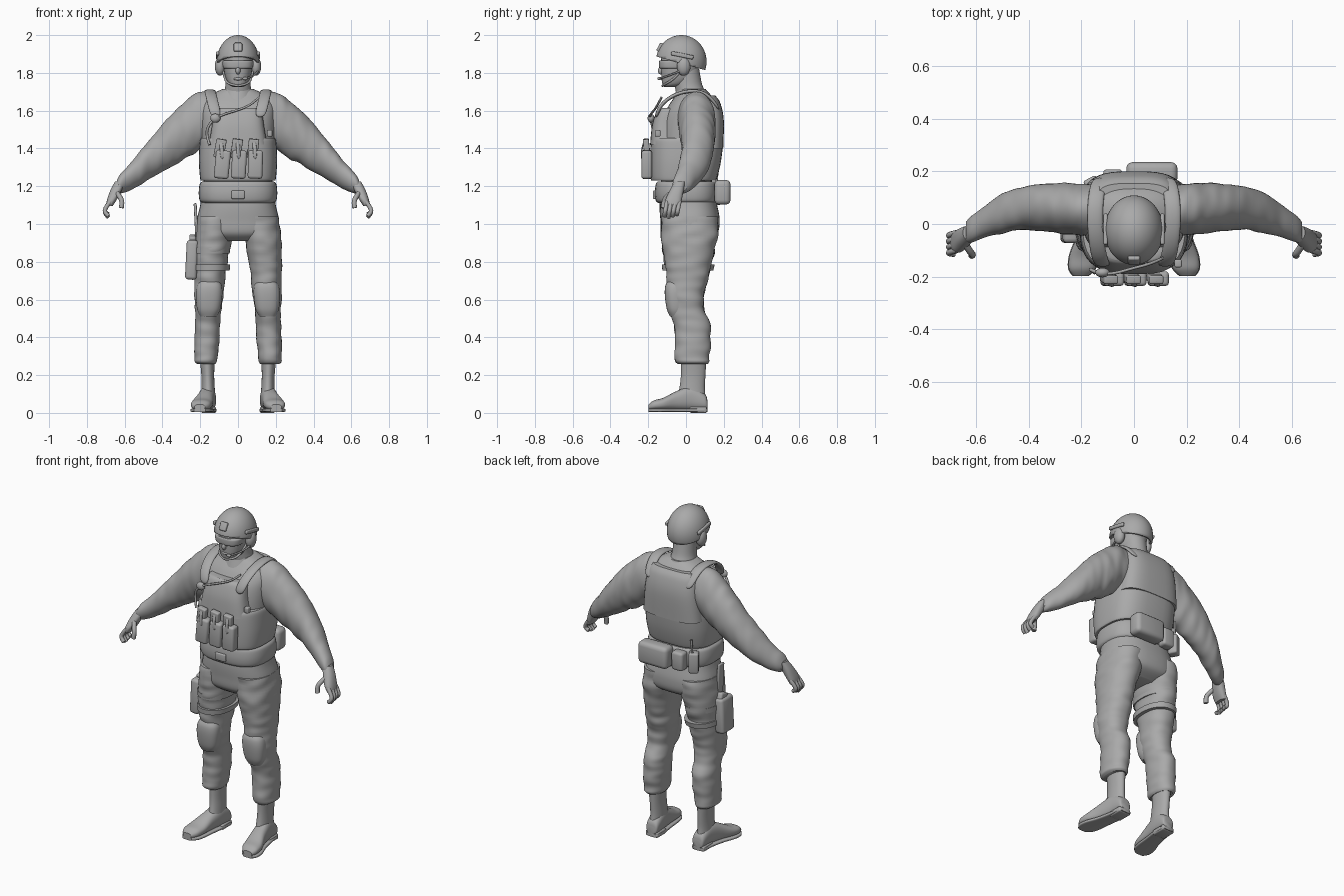
import bpy
import bmesh
import math
from mathutils import Vector, Matrix, Euler, noise

default_cube = bpy.data.objects.get("Cube")
if default_cube:
    bpy.data.objects.remove(default_cube, do_unlink=True)

# One plain grey for the whole figure
GREY = (.4, .4, .4, 1)
grey = bpy.data.materials.new("plain_grey")
grey.use_nodes = True
grey.diffuse_color = GREY
grey.node_tree.nodes["Principled BSDF"].inputs["Base Color"].default_value = GREY


def finish(name, mesh, angle=40):
    """Link a mesh as a named part with the grey material and smooth shading."""
    part = bpy.data.objects.new(name, mesh)
    bpy.context.collection.objects.link(part)
    mesh.materials.clear()
    mesh.materials.append(grey)
    bpy.ops.object.select_all(action='DESELECT')
    part.select_set(True)
    bpy.context.view_layer.objects.active = part
    bpy.ops.object.shade_smooth_by_angle(angle=math.radians(angle))
    return part


def finish_bmesh(name, bm, angle=40):
    bmesh.ops.recalc_face_normals(bm, faces=bm.faces)
    mesh = bpy.data.meshes.new(name)
    bm.to_mesh(mesh)
    bm.free()
    return finish(name, mesh, angle)


def smooth_sections(sections, steps):
    """Spline between the given sections."""
    keys = [Vector(s) for s in sections]
    last = len(keys) - 1
    for i in range(last):
        before, a, b, after = keys[max(i - 1, 0)], keys[i], keys[i + 1], keys[min(i + 2, last)]
        for k in range(steps):
            u = k / steps
            yield (a * 2 + (b - before) * u + (before * 2 - a * 5 + b * 4 - after) * u ** 2
                   + (a * 3 - before - b * 3 + after) * u ** 3) / 2
    yield keys[last]


def loft(name, sections, axis='z', side=1, power=2, fold=0, steps=6, segments=40):
    """Skin sections (position, centre, half width, low, high) along an axis."""
    bm = bmesh.new()
    rings = []
    for t, centre, half, low, high in smooth_sections(sections, steps):
        ring = []
        for k in range(segments):
            angle = math.tau * k / segments
            c, s = math.cos(angle), math.sin(angle)
            a = half * math.copysign(abs(c) ** (2 / power), c)
            b = (high - low) / 2 * math.copysign(abs(s) ** (2 / power), s)
            middle = (low + high) / 2
            if fold:
                crease = noise.noise(Vector((centre + a, middle + b, t * 2.5)) * 9 + Vector((side, 0, 0)))
                a, b = a * (1 + fold * crease), b * (1 + fold * crease)
            a, b = centre + a, middle + b
            x, y, z = {'z': (a, b, t), 'y': (a, t, b), 'x': (t, a, b)}[axis]
            ring.append(bm.verts.new((x * side, y, z)))
        rings.append(ring)
    for lower, upper in zip(rings, rings[1:]):
        for k in range(segments):
            n = (k + 1) % segments
            bm.faces.new((lower[k], lower[n], upper[n], upper[k]))
    bm.faces.new(rings[0])
    bm.faces.new(rings[-1])
    return finish_bmesh(name, bm)


def box(name, place, size, turn=(0, 0, 0), bevel=.012):
    bm = bmesh.new()
    matrix = Matrix.LocRotScale(Vector(place), Euler(turn), Vector(size))
    bmesh.ops.create_cube(bm, size=1, matrix=matrix)
    bmesh.ops.bevel(bm, geom=bm.edges[:], offset=bevel, segments=3, profile=.5, affect='EDGES')
    return finish_bmesh(name, bm, 50)


def ball(name, place, size):
    bm = bmesh.new()
    matrix = Matrix.LocRotScale(Vector(place), None, Vector(size))
    bmesh.ops.create_uvsphere(bm, u_segments=24, v_segments=14, radius=1, matrix=matrix)
    return finish_bmesh(name, bm)


def tube(name, points, radius, side=1):
    """Round cord through points, made into a mesh."""
    curve = bpy.data.curves.new(name, 'CURVE')
    curve.dimensions = '3D'
    curve.bevel_depth = radius
    curve.bevel_resolution = 3
    curve.use_fill_caps = True
    spline = curve.splines.new('NURBS')
    spline.points.add(len(points) - 1)
    for point, (x, y, z) in zip(spline.points, points):
        point.co = (x * side, y, z, 1)
    spline.order_u = 3
    spline.use_endpoint_u = True
    helper = bpy.data.objects.new(name + "_path", curve)
    bpy.context.collection.objects.link(helper)
    bpy.context.view_layer.update()
    mesh = bpy.data.meshes.new_from_object(helper.evaluated_get(bpy.context.evaluated_depsgraph_get()))
    bpy.data.objects.remove(helper)
    return finish(name, mesh)


def strap(name, points, width, side, thickness=.022):
    """Flat webbing, wide along x, through points."""
    bm = bmesh.new()
    pairs = [[bm.verts.new((x * side + d * width / 2, y, z)) for d in (-1, 1)] for x, y, z in points]
    for (a, b), (c, d) in zip(pairs, pairs[1:]):
        bm.faces.new((a, b, d, c))
    part = finish_bmesh(name, bm, 60)
    solid = part.modifiers.new("thickness", 'SOLIDIFY')
    solid.thickness = thickness
    solid.offset = 0
    part.modifiers.new("rounding", 'SUBSURF').levels = 2


# Head, neck and face
loft("head", [(1.725, 0, .025, -.115, -.06), (1.74, 0, .05, -.125, 0), (1.78, 0, .068, -.13, .05),
              (1.84, 0, .077, -.132, .07), (1.9, 0, .08, -.13, .08)], power=2.3)
loft("neck", [(1.6, 0, .09, -.04, .12), (1.68, 0, .078, -.05, .11), (1.74, 0, .066, -.06, .085), (1.82, 0, .064, -.06, .07)])
loft("shirt_collar", [(1.66, 0, .1, -.07, .13), (1.7, 0, .083, -.055, .112), (1.715, 0, .077, -.05, .105)])
ball("nose", (0, -.133, 1.812), (.013, .016, .02))
ball("mouth", (0, -.124, 1.768), (.025, .01, .008))
loft("goggles", [(1.822, 0, .072, -.135, 0), (1.83, 0, .08, -.142, 0), (1.858, 0, .082, -.143, 0), (1.866, 0, .076, -.138, 0)], power=2.6)

# Helmet: a dome cut on a slope from the brow to the nape
bm = bmesh.new()
bmesh.ops.create_uvsphere(bm, u_segments=40, v_segments=28, radius=1,
                          matrix=Matrix.LocRotScale(Vector((0, -.025, 1.86)), None, Vector((.112, .134, .14))))
bmesh.ops.bisect_plane(bm, geom=bm.verts[:] + bm.edges[:] + bm.faces[:], plane_co=(0, -.025, 1.85),
                       plane_no=(0, .28, 1), clear_inner=True)
helmet = finish_bmesh("helmet", bm)
shell = helmet.modifiers.new("shell", 'SOLIDIFY')
shell.thickness = .014
box("helmet_front_mount", (0, -.137, 1.935), (.045, .022, .05), (-.5, 0, 0), .007)
for side in (1, -1):
    box("helmet_rail", (side * .108, -.02, 1.893), (.016, .12, .022), (-.2, 0, 0), .006)
    ball("ear_cup", (side * .095, -.012, 1.835), (.028, .036, .05))
    tube("chin_strap", [(.08, -.02, 1.82), (.072, -.06, 1.77), (.05, -.115, 1.738), (0, -.125, 1.732)], .006, side)
tube("microphone_boom", [(.105, -.03, 1.81), (.095, -.09, 1.785), (.04, -.14, 1.77)], .005)
ball("microphone", (.038, -.142, 1.77), (.014, .009, .009))

# Shirt, vest and belt
loft("shirt_body", [(1.18, 0, .18, -.13, .13), (1.4, 0, .19, -.14, .16), (1.55, 0, .2, -.125, .18),
                    (1.63, 0, .195, -.09, .17), (1.685, 0, .14, -.05, .13), (1.715, 0, .08, -.03, .1)], power=2.5)
loft("vest_wrap", [(1.23, 0, .19, -.175, .15), (1.24, 0, .2, -.187, .163), (1.33, 0, .207, -.19, .185),
                   (1.43, 0, .203, -.187, .196), (1.455, 0, .195, -.18, .192)], power=2.9)
loft("front_plate", [(1.42, 0, .155, -.19, 0), (1.52, 0, .138, -.18, 0), (1.595, 0, .128, -.157, 0), (1.615, 0, .115, -.14, 0)], power=3.5)
loft("back_plate", [(1.4, 0, .19, -.02, .197), (1.55, 0, .175, -.02, .2), (1.64, 0, .16, 0, .182), (1.68, 0, .14, .02, .155)], power=3.2)
belt = [(1.11, .185, .15), (1.125, .203, .165), (1.165, .208, .17), (1.21, .203, .165), (1.225, .19, .155)]
loft("belt", [(z, 0, wide, .005 - deep, deep) for z, wide, deep in belt], power=2.7)
box("belt_buckle", (0, -.165, 1.155), (.07, .02, .045), bevel=.006)
for side in (1, -1):
    strap("shoulder_strap", [(.115, -.16, 1.56), (.13, -.14, 1.63), (.145, -.06, 1.69), (.15, .04, 1.71),
                             (.143, .12, 1.69), (.13, .18, 1.6)], .065, side)

# Magazine pouches on the chest
for x, lean in ((-.083, .1), (.005, .06), (.092, .03)):
    box("magazine_pouch", (x, -.208, 1.315), (.078, .056, .15), (0, lean, 0), .014)
    box("magazine", (x - .012, -.208, 1.4), (.055, .032, .1), (.1, lean + .08, 0), .007)
    strap("pouch_flap", [(x, -.236, 1.34), (x - .004, -.236, 1.4), (x - .008, -.215, 1.455)], .022, 1, .008)

# Radio cord, push button and clip
tube("radio_cord", [(.11, -.13, 1.67), (.07, -.15, 1.63), (-.01, -.17, 1.6), (-.08, -.19, 1.58), (-.12, -.19, 1.56)], .006)
tube("radio_cord_loop", [(-.12, -.19, 1.56), (-.155, -.18, 1.53), (-.17, -.17, 1.47), (-.15, -.185, 1.42)], .007)
ball("push_button", (-.12, -.185, 1.56), (.027, .018, .024))
box("vest_clip", (.168, -.15, 1.48), (.028, .03, .035), bevel=.006)

# Pouches at the back of the belt
box("large_back_pouch", (.068, .193, 1.168), (.195, .085, .13), bevel=.024)
box("small_back_pouch", (-.08, .178, 1.162), (.075, .06, .11), bevel=.015)
box("belt_radio", (-.158, .15, 1.16), (.055, .055, .12), (0, 0, .5), .01)
tube("radio_antenna", [(-.155, .16, 1.2), (-.155, .165, 1.25), (-.153, .168, 1.3)], .006)

# Trousers and their folds
loft("trouser_seat", [(1.2, 0, .185, -.13, .14), (1.1, 0, .2, -.14, .165), (1.02, 0, .217, -.135, .178),
                      (.95, 0, .208, -.125, .165), (.91, 0, .13, -.08, .1)], power=2.5)
leg = [(1.04, .115, .1, -.13, .17), (.93, .13, .098, -.132, .167), (.8, .144, .088, -.115, .135),
       (.7, .15, .08, -.1, .118), (.62, .154, .078, -.098, .095), (.54, .158, .068, -.085, .1),
       (.47, .161, .066, -.065, .128), (.38, .165, .066, -.058, .13), (.3, .169, .062, -.06, .122),
       (.272, .171, .06, -.055, .12), (.258, .168, .048, -.04, .11)]
foot = [(.114, .155, .025, .02, .06), (.1, .155, .038, .015, .1), (.03, .16, .042, .015, .14), (-.05, .174, .046, .015, .115),
        (-.12, .19, .055, .015, .08), (-.17, .198, .05, .015, .066), (-.198, .203, .028, .018, .045)]
for side in (1, -1):
    loft("trouser_leg", leg, side=side, power=2.2, fold=.07, steps=9)
    loft("knee_pad", [(.51, .157, .045, -.085, 0), (.55, .155, .062, -.102, 0), (.62, .153, .07, -.112, 0),
                      (.67, .151, .066, -.11, 0), (.7, .15, .05, -.095, 0)], side=side, power=2.5)
    # Boots
    loft("boot_shaft", [(.29, .163, .04, -.028, .108), (.2, .16, .034, -.027, .103), (.13, .158, .035, -.035, .1), (.07, .158, .038, -.05, .105)], side=side)
    loft("boot_foot", foot, 'y', side, 2.4)
    loft("boot_sole", [(y, x, wide + .003, .004, .024) for y, x, wide, low, high in foot], 'y', side, 4)
    box("boot_heel", (side * .156, .065, .016), (.08, .09, .032), bevel=.008)

    # Arms and cuffs
    loft("sleeve", [(.12, .05, .09, 1.46, 1.69), (.2, .055, .1, 1.4, 1.697), (.27, .06, .096, 1.35, 1.655),
                    (.34, .063, .09, 1.312, 1.595), (.42, .06, .082, 1.265, 1.505), (.5, .04, .076, 1.218, 1.408),
                    (.57, .008, .06, 1.18, 1.322), (.62, -.02, .05, 1.162, 1.268), (.64, -.03, .036, 1.172, 1.235)],
         'x', side, fold=.06, steps=9)
    # Hands with curled fingers
    loft("palm", [(1.225, .625, .026, -.06, -.005), (1.18, .645, .03, -.085, -.012), (1.13, .667, .026, -.108, -.022),
                  (1.095, .682, .018, -.108, -.03)], side=side, power=2.4)
    for k in range(4):
        y = -.1 + k * .022
        tip = 1.035 + abs(k - 1) * .008
        tube("finger", [(.675, y, 1.12), (.7, y - .006, 1.09), (.708, y - .012, 1.06), (.685, y - .014, tip)], .0115, side)
    tube("thumb", [(.645, -.07, 1.17), (.625, -.105, 1.145), (.612, -.118, 1.115), (.618, -.12, 1.085)], .013, side)

# Thigh holster with its leg bands
box("holster", (-.245, -.015, .81), (.062, .115, .21), (0, .05, 0), .018)
box("holster_grip", (-.24, .0, .91), (.036, .06, .06), (.3, 0, 0), .01)
box("holster_hanger", (-.222, -.01, 1.01), (.016, .05, .2), (0, -.05, 0), .005)
for z in (.77, .86):
    loft("thigh_band", [(z - .015, .14, .096, -.125, .145), (z + .015, .138, .097, -.128, .152)], side=-1, power=2.2)
